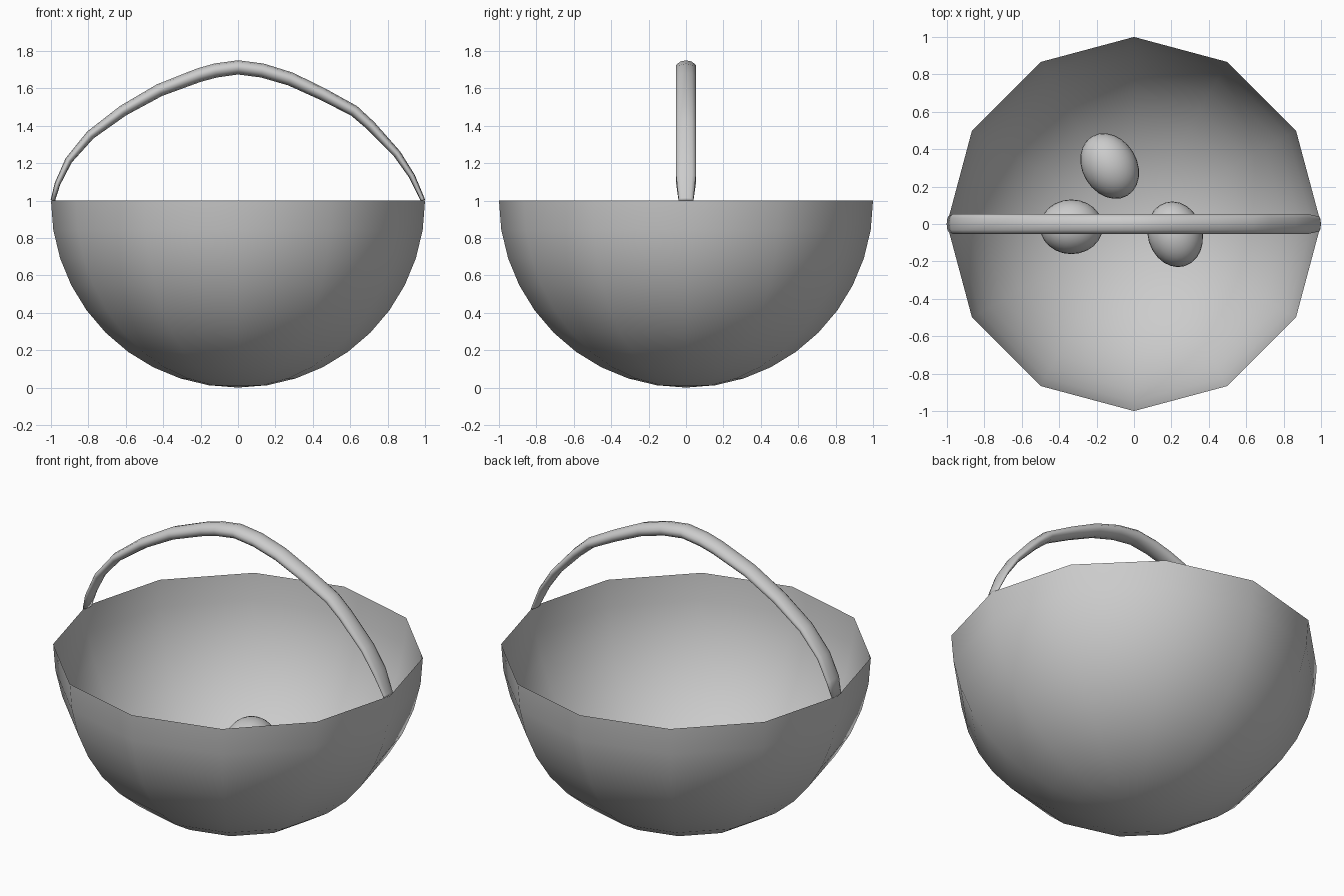
import bpy, bmesh, math
from mathutils import Vector, Matrix

cube = bpy.data.objects.get("Cube")
if cube:
    bpy.data.objects.remove(cube, do_unlink=True)

grey = bpy.data.materials.new("light_grey")
grey.use_nodes = True
colour = (0.6, 0.6, 0.6, 1)
grey.diffuse_color = colour
for node in grey.node_tree.nodes:
    if node.type == 'BSDF_PRINCIPLED':
        node.inputs["Base Color"].default_value = colour


def finish(bm, name):
    """Turn a bmesh into a smooth, grey object."""
    for f in bm.faces:
        f.smooth = True
    mesh = bpy.data.meshes.new(name)
    bm.to_mesh(mesh)
    bm.free()
    mesh.materials.append(grey)
    obj = bpy.data.objects.new(name, mesh)
    bpy.context.collection.objects.link(obj)
    return obj


# Basket bowl: open lower half of a twelve-sided sphere
bm = bmesh.new()
bmesh.ops.create_uvsphere(bm, u_segments=12, v_segments=20, radius=1)
bmesh.ops.delete(bm, geom=[v for v in bm.verts if v.co.z > 0.01], context='VERTS')
bmesh.ops.translate(bm, verts=bm.verts, vec=(0, 0, 1))
finish(bm, "basket_bowl")

# Handle: flattened tube swept along an arch, thinning towards the rim
path = [(-.99, 1), (-.965, 1.09), (-.905, 1.215), (-.79, 1.35), (-.615, 1.48),
        (-.42, 1.59), (-.21, 1.67), (-.12, 1.695), (0, 1.712), (.13, 1.695),
        (.28, 1.65), (.45, 1.57), (.62, 1.48), (.71, 1.40), (.85, 1.25),
        (.93, 1.13), (.985, 1.01), (.988, 1)]
points = [Vector((x, 0, z)) for x, z in path]
SIDES = 10
bm = bmesh.new()
rings = []
for i, p in enumerate(points):
    tangent = (points[min(i + 1, len(points) - 1)] - points[max(i - 1, 0)]).normalized()
    normal = Vector((-tangent.z, 0, tangent.x))
    rise = min(1, (p.z - 1) / 0.7)
    thick = 0.012 + 0.026 * rise
    width = 0.055 if p.z > 1.05 else 0.042
    ring = []
    for k in range(SIDES):
        a = math.tau * k / SIDES
        ring.append(bm.verts.new(p + normal * thick * math.cos(a)
                                 + Vector((0, width * math.sin(a), 0))))
    rings.append(ring)
for r0, r1 in zip(rings, rings[1:]):
    for k in range(SIDES):
        n = (k + 1) % SIDES
        bm.faces.new((r0[k], r0[n], r1[n], r1[k]))
bm.faces.new(rings[0])
bm.faces.new(rings[-1])
bmesh.ops.recalc_face_normals(bm, faces=bm.faces)
finish(bm, "handle")


# Eggs resting in the bowl
def egg(name, centre, length, turn):
    bm = bmesh.new()
    bmesh.ops.create_uvsphere(bm, u_segments=24, v_segments=16, radius=1)
    shape = (Matrix.Translation(centre) @ Matrix.Rotation(math.radians(turn), 4, 'Z')
             @ Matrix.Diagonal((length, 0.146, 0.146, 1)))
    bmesh.ops.transform(bm, matrix=shape, verts=bm.verts)
    finish(bm, name)


egg("egg_back", (-.13, .31, .29), .185, 121)
egg("egg_right", (-.335, -.015, .24), .168, 0)
egg("egg_left", (.22, -.055, .24), .178, 107)
